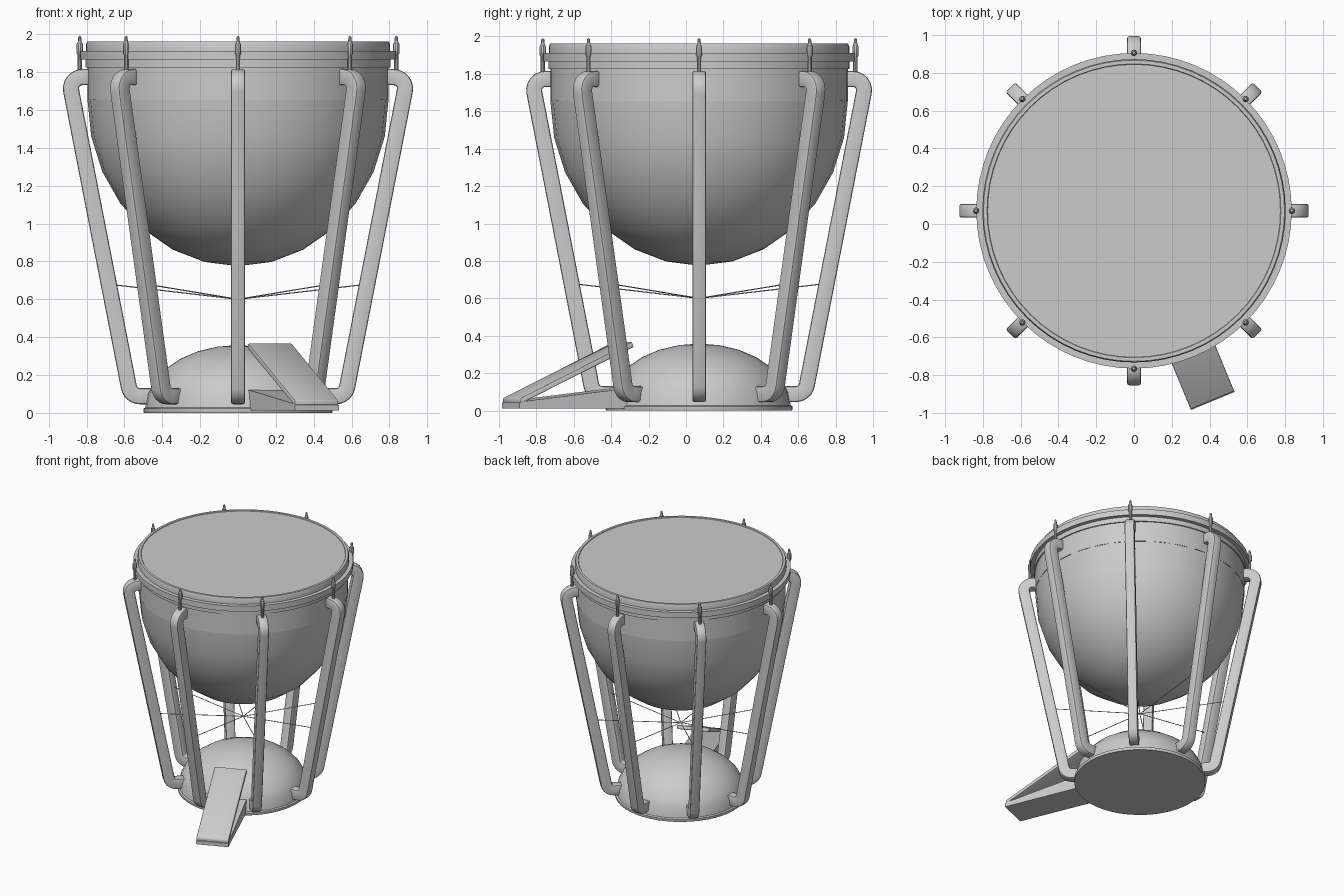
import bpy, bmesh, math
from mathutils import Vector, Matrix

if "Cube" in bpy.data.objects:
    bpy.data.objects.remove(bpy.data.objects["Cube"])

CY = 0.07  # drum axis offset in y
mat = bpy.data.materials.new("plain grey")
mat.diffuse_color = (0.6, 0.6, 0.6, 1)
mat.use_nodes = True
mat.node_tree.nodes["Principled BSDF"].inputs["Base Color"].default_value = mat.diffuse_color


def finish(bm, name, angle=0.0, smooth=30):
    bmesh.ops.recalc_face_normals(bm, faces=bm.faces)
    me = bpy.data.meshes.new(name)
    bm.to_mesh(me)
    bm.free()
    me.materials.append(mat)
    ob = bpy.data.objects.new(name, me)
    bpy.context.collection.objects.link(ob)
    ob.location = (0, CY, 0)
    ob.rotation_euler = (0, 0, angle)
    bpy.ops.object.select_all(action='DESELECT')
    ob.select_set(True)
    bpy.context.view_layer.objects.active = ob
    bpy.ops.object.shade_smooth_by_angle(angle=math.radians(smooth))
    return ob


def lathe(name, profile, sides, x=0.0, angle=0.0, smooth=30):
    """Spin (radius, z) points around a vertical axis at x."""
    bm = bmesh.new()
    vs = [bm.verts.new((r, 0, z)) for r, z in profile]
    es = [bm.edges.new(p) for p in zip(vs, vs[1:])]
    bmesh.ops.spin(bm, geom=vs + es, cent=(0, 0, 0), axis=(0, 0, 1),
                   angle=2 * math.pi, steps=sides, use_duplicate=False)
    bmesh.ops.remove_doubles(bm, verts=bm.verts, dist=1e-4)
    bmesh.ops.translate(bm, verts=bm.verts, vec=(x, 0, 0))
    return finish(bm, name, angle, smooth)


def rounded(path, rad, steps=6):
    """Replace the inner corners of a 2D path by arcs."""
    pts = [Vector(p) for p in path]
    out = [pts[0]]
    for a, b, c in zip(pts, pts[1:], pts[2:]):
        u, v = (a - b).normalized(), (c - b).normalized()
        half = u.angle(v) / 2
        mid = b + (u + v).normalized() * rad / math.sin(half)
        t = rad / math.tan(half)
        s, e = b + u * t - mid, b + v * t - mid
        sweep = math.pi - 2 * half
        for i in range(steps + 1):
            k = i / steps
            p = (s * math.sin((1 - k) * sweep) + e * math.sin(k * sweep)) / math.sin(sweep)
            out.append(mid + p)
    return out + [pts[-1]]


def prism(name, left, right, width, bevel, angle):
    """Strip between two (r, z) lines, given a width across and bevelled edges."""
    bm = bmesh.new()
    rows = [[bm.verts.new((p[0], y, p[1])) for p, y in
             ((l, -width / 2), (r, -width / 2), (r, width / 2), (l, width / 2))]
            for l, r in zip(left, right)]
    for a, b in zip(rows, rows[1:]):
        for i in range(4):
            j = (i + 1) % 4
            bm.faces.new((a[i], a[j], b[j], b[i]))
    bm.faces.new(rows[0])
    bm.faces.new(rows[-1][::-1])
    bmesh.ops.recalc_face_normals(bm, faces=bm.faces)
    if bevel:
        es = [e for e in bm.edges if e.calc_face_angle(0) > math.radians(50)]
        bmesh.ops.bevel(bm, geom=es, offset=bevel, segments=2, profile=0.5, affect='EDGES')
    return finish(bm, name, angle, 40)


def arc(rad, base, height, n=7):
    return [(rad * math.cos(i * math.pi / 2 / n), base + height * math.sin(i * math.pi / 2 / n))
            for i in range(n + 1)]


# Kettle: half ellipsoid with a straight collar above
lathe("kettle_bowl", arc(0.795, 1.655, -0.88), 32)
lathe("kettle_collar", [(0.795, 1.655), (0.795, 1.83)], 64)

# Rim: lower band, wide tension hoop, head band with raised lip and drum skin
lathe("rim_band", [(0.78, 1.825), (0.805, 1.825), (0.805, 1.87), (0.78, 1.87)], 64)
lathe("tension_hoop", [(0.78, 1.865), (0.835, 1.865), (0.835, 1.912), (0.78, 1.912)], 64)
lathe("drum_head", [(0.78, 1.905), (0.803, 1.905), (0.803, 1.945), (0.797, 1.962),
                    (0.778, 1.962), (0.775, 1.957), (0, 1.957)], 64)

# Base: flat foot plate and dome
lathe("base_plate", [(0, 0), (0.497, 0), (0.5, 0.008), (0.5, 0.022), (0.49, 0.028), (0.4, 0.028)], 48)
lathe("base_dome", arc(0.49, 0.025, 0.333), 32)

# Legs, tension rods and pull wires, eight of each
HALF = 0.0425
path = rounded([(0.78, 1.773), (0.895, 1.773), (0.567, 0.088), (0.455, 0.088)], 0.06)
side_a, side_b = [], []
for i, p in enumerate(path):
    d = (path[min(i + 1, len(path) - 1)] - path[max(i - 1, 0)]).normalized()
    n = Vector((-d.y, d.x))
    side_a.append(p + n * HALF)
    side_b.append(p - n * HALF)

for k in range(8):
    a = k * math.pi / 4
    prism(f"leg_{k + 1}", side_a, side_b, 0.073, 0.011, a)
    lathe(f"tension_rod_{k + 1}", [(0, 1.79), (0.012, 1.79), (0.012, 1.89), (0.017, 1.9),
                                   (0.017, 1.945), (0.010, 1.96), (0.008, 1.985), (0, 1.993)],
          10, x=0.836, angle=a)
    # Wire from the centre point out to the leg
    start, end = Vector((0, 0, 0.6)), Vector((0.66, 0, 0.677))
    bm = bmesh.new()
    rot = (end - start).to_track_quat('Z', 'Y').to_matrix().to_4x4()
    bmesh.ops.create_cone(bm, cap_ends=True, segments=6, radius1=0.003, radius2=0.003,
                          depth=(end - start).length,
                          matrix=Matrix.Translation((start + end) / 2) @ rot)
    finish(bm, f"pull_wire_{k + 1}", a)

# Pedal: sloping tread above a low wedge, between two front legs
PA = math.radians(-67.5)
prism("pedal_tread", [(0.44, 0.368), (1.085, 0.066)], [(0.428, 0.34), (1.085, 0.036)], 0.25, 0.006, PA)
prism("pedal_base", [(0.44, 0.122), (1.06, 0.05), (1.09, 0.042)],
      [(0.44, 0.012), (1.06, 0.012), (1.09, 0.012)], 0.25, 0.0, PA)
